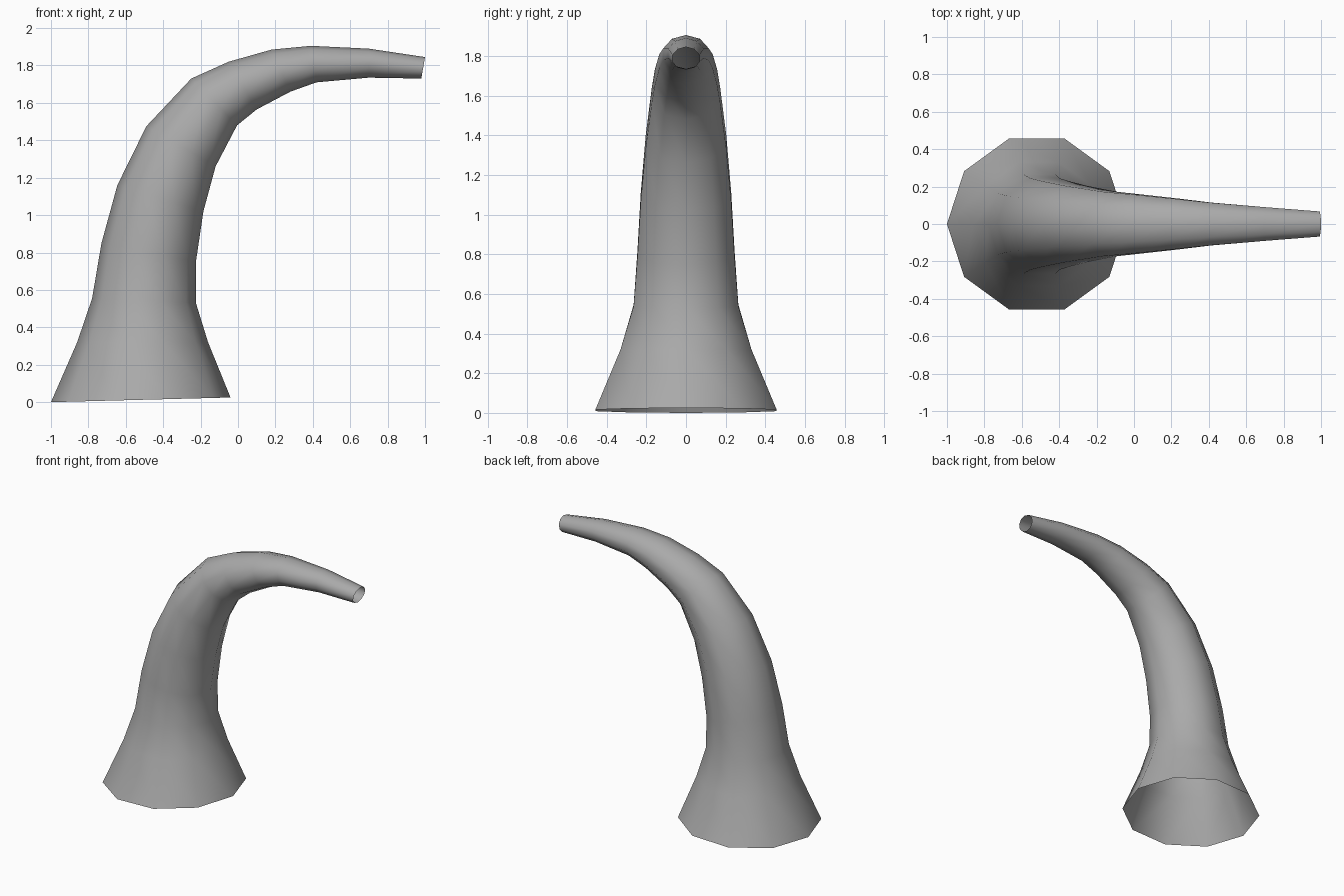
import bpy, bmesh
from math import sin, cos, pi
from mathutils import Vector

cube = bpy.data.objects.get("Cube")
if cube:
    bpy.data.objects.remove(cube, do_unlink=True)

SIDES = 10

# Cross-sections: outer bend x, z, inner bend x, z, half width
SECTIONS = [
    (-1.0, 0.0, -0.04, 0.025, 0.457),
    (-0.86, 0.32, -0.16, 0.32, 0.33),
    (-0.78, 0.555, -0.225, 0.53, 0.264),
    (-0.73, 0.85, -0.225, 0.75, 0.245),
    (-0.645, 1.16, -0.185, 1.02, 0.228),
    (-0.49, 1.475, -0.12, 1.26, 0.203),
    (-0.25, 1.73, -0.005, 1.48, 0.172),
    (-0.05, 1.82, 0.10, 1.565, 0.157),
    (0.18, 1.885, 0.28, 1.66, 0.135),
    (0.39, 1.905, 0.42, 1.71, 0.115),
    (0.70, 1.89, 0.70, 1.735, 0.09),
    (1.0, 1.845, 0.98, 1.73, 0.067),
]

# Grey material
grey = bpy.data.materials.new("plain grey")
grey.use_nodes = True
colour = (0.4, 0.4, 0.4, 1)
grey.diffuse_color = colour
grey.node_tree.nodes["Principled BSDF"].inputs["Base Color"].default_value = colour

# Tapered, bent horn, open at both ends
bm = bmesh.new()
rings = []
for ox, oz, ix, iz, half_width in SECTIONS:
    outer, inner = Vector((ox, 0, oz)), Vector((ix, 0, iz))
    centre, arm = (outer + inner) / 2, (outer - inner) / 2
    side = Vector((0, half_width / sin(0.4 * pi), 0))
    angles = [2 * pi * i / SIDES for i in range(SIDES)]
    rings.append([bm.verts.new(centre + arm * cos(a) + side * sin(a)) for a in angles])

for low, high in zip(rings, rings[1:]):
    for i in range(SIDES):
        j = (i + 1) % SIDES
        bm.faces.new((low[i], high[i], high[j], low[j])).smooth = True

bmesh.ops.recalc_face_normals(bm, faces=bm.faces)
# Outer bend faces should point away from the tube
bm.faces.ensure_lookup_table()
if bm.faces[0].normal.x > 0:
    bmesh.ops.reverse_faces(bm, faces=bm.faces)

mesh = bpy.data.meshes.new("curved_horn")
bm.to_mesh(mesh)
bm.free()
mesh.materials.append(grey)
horn = bpy.data.objects.new("curved_horn", mesh)
bpy.context.collection.objects.link(horn)
